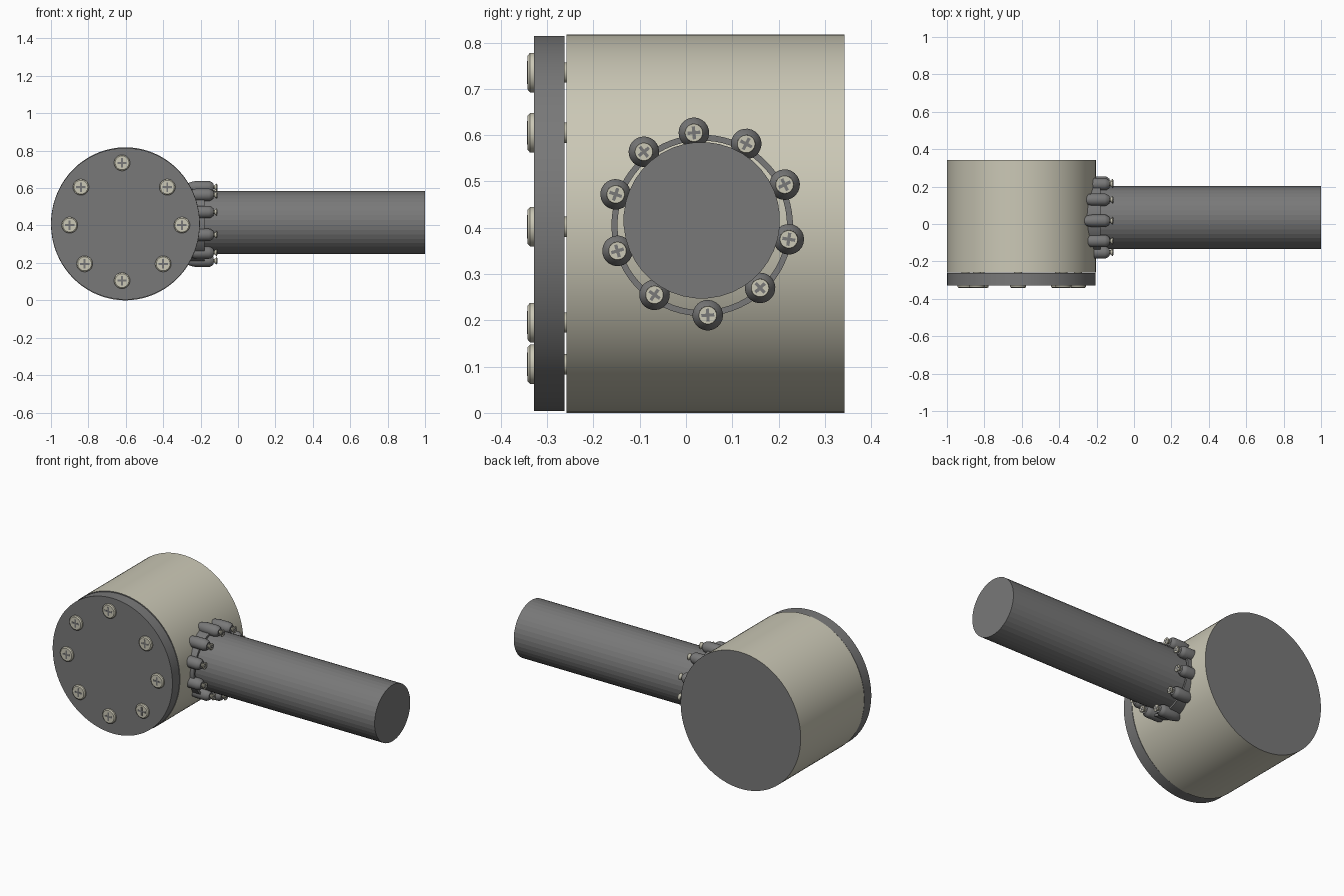
import bpy, bmesh, math
from mathutils import Matrix, Vector

if "Cube" in bpy.data.objects:
    bpy.data.objects.remove(bpy.data.objects["Cube"])


def material(name, rgb):
    m = bpy.data.materials.new(name)
    m.diffuse_color = (*rgb, 1)
    m.use_nodes = True
    m.node_tree.nodes["Principled BSDF"].inputs["Base Color"].default_value = m.diffuse_color
    return m


GREY = material("dark grey", (0.19, 0.19, 0.19))
BEIGE = material("warm beige", (0.60, 0.58, 0.47))

TO_FRONT = Matrix.Rotation(math.pi / 2, 4, 'X')   # local z -> -y
TO_RIGHT = Matrix.Rotation(math.pi / 2, 4, 'Y')   # local z -> +x


def finish(name, bm, mats, matrix, smooth):
    bmesh.ops.recalc_face_normals(bm, faces=bm.faces)
    me = bpy.data.meshes.new(name)
    bm.to_mesh(me)
    bm.free()
    for m in mats:
        me.materials.append(m)
    ob = bpy.data.objects.new(name, me)
    bpy.context.collection.objects.link(ob)
    ob.matrix_world = matrix
    if smooth:
        bpy.ops.object.select_all(action='DESELECT')
        ob.select_set(True)
        bpy.context.view_layer.objects.active = ob
        bpy.ops.object.shade_smooth_by_angle(angle=math.radians(30))
    return ob


def lathe(name, profile, mats, matrix, n=48, squash=1.0, closed=False,
          cap_mat=0, smooth=True):
    """Spin (height, radius) points about local z; cap the ends unless closed."""
    bm = bmesh.new()
    rings = []
    for h, r in profile:
        rings.append([bm.verts.new((r * math.cos(a), r * squash * math.sin(a), h))
                      for a in (2 * math.pi * (i + 0.5) / n for i in range(n))])
    pairs = list(zip(rings, rings[1:]))
    if closed:
        pairs.append((rings[-1], rings[0]))
    for a, b in pairs:
        for i in range(n):
            j = (i + 1) % n
            bm.faces.new((a[i], a[j], b[j], b[i]))
    if not closed:
        for ring in (rings[0], rings[-1]):
            bm.faces.new(ring).material_index = cap_mat
    return finish(name, bm, mats, matrix, smooth)


def cross_plate(name, length, width, top, matrix):
    """Thin cross that marks the drive slot on a screw head."""
    bm = bmesh.new()
    l, w = length / 2, width / 2
    pts = [(l, -w), (l, w), (w, w), (w, l), (-w, l), (-w, w),
           (-l, w), (-l, -w), (-w, -w), (-w, -l), (w, -l), (w, -w)]
    face = bm.faces.new([bm.verts.new((x, y, top - 0.002)) for x, y in pts])
    ext = bmesh.ops.extrude_face_region(bm, geom=[face])
    verts = [g for g in ext["geom"] if isinstance(g, bmesh.types.BMVert)]
    bmesh.ops.translate(bm, verts=verts, vec=(0, 0, 0.003))
    return finish(name, bm, [GREY], matrix, False)


# Drum: beige wall with grey end faces
drum_at = Matrix.Translation((-0.602, 0, 0.409)) @ TO_FRONT
lathe("drum", [(-0.342, 0.398), (0.258, 0.398)], [BEIGE, GREY], drum_at,
      n=96, squash=0.409 / 0.398, cap_mat=1)

# Cover plate, held a hair in front of the drum
lathe("cover_plate", [(0.262, 0.397), (0.328, 0.397)], [GREY], drum_at,
      n=96, squash=0.405 / 0.397)

# Eight cover screws
cover_spots = [(-0.62, 0.735), (-0.84, 0.605), (-0.90, 0.402), (-0.82, 0.195),
               (-0.62, 0.105), (-0.40, 0.195), (-0.30, 0.402), (-0.378, 0.605)]
for k, (x, z) in enumerate(cover_spots):
    at = Matrix.Translation((x, 0, z)) @ TO_FRONT
    lathe(f"cover_screw_{k}", [(0.24, 0.022), (0.3282, 0.022), (0.3282, 0.043),
                               (0.337, 0.043), (0.342, 0.037)], [BEIGE], at, n=24)
    cross_plate(f"cover_screw_slot_{k}", 0.05, 0.010, 0.342, at)

# Long pipe
lathe("pipe", [(-0.30, 0.169), (1.0, 0.169)], [GREY],
      Matrix.Translation((0, 0.034, 0.416)) @ TO_RIGHT, n=40, smooth=False)

# Collar ring round the pipe root
RING = Vector((0, 0.035, 0.405))
lathe("collar_ring", [(-0.27, 0.183), (-0.18, 0.183), (-0.18, 0.196), (-0.27, 0.196)],
      [GREY], Matrix.Translation(RING) @ TO_RIGHT, n=64, closed=True)

# Ten lugs on the collar, each with a small screw in its tip
lug_spots = [(0.017, 0.605), (0.13, 0.581), (0.213, 0.493), (0.222, 0.375),
             (0.16, 0.27), (0.047, 0.211), (-0.068, 0.255), (-0.148, 0.35),
             (-0.152, 0.472), (-0.091, 0.564)]
for k, (y, z) in enumerate(lug_spots):
    turn = math.atan2(z - RING.z, y - RING.y)
    at = Matrix.Translation((0, y, z)) @ TO_RIGHT @ Matrix.Rotation(turn, 4, 'Z')
    lathe(f"lug_{k}", [(-0.27, 0.02), (-0.25, 0.028), (-0.225, 0.033),
                       (-0.155, 0.033), (-0.145, 0.030), (-0.132, 0.020)],
          [GREY], at, n=24)
    lathe(f"lug_screw_{k}", [(-0.15, 0.010), (-0.126, 0.010), (-0.114, 0.020),
                             (-0.111, 0.019)], [BEIGE], at, n=20)
    cross_plate(f"lug_screw_slot_{k}", 0.028, 0.007, -0.111, at)
